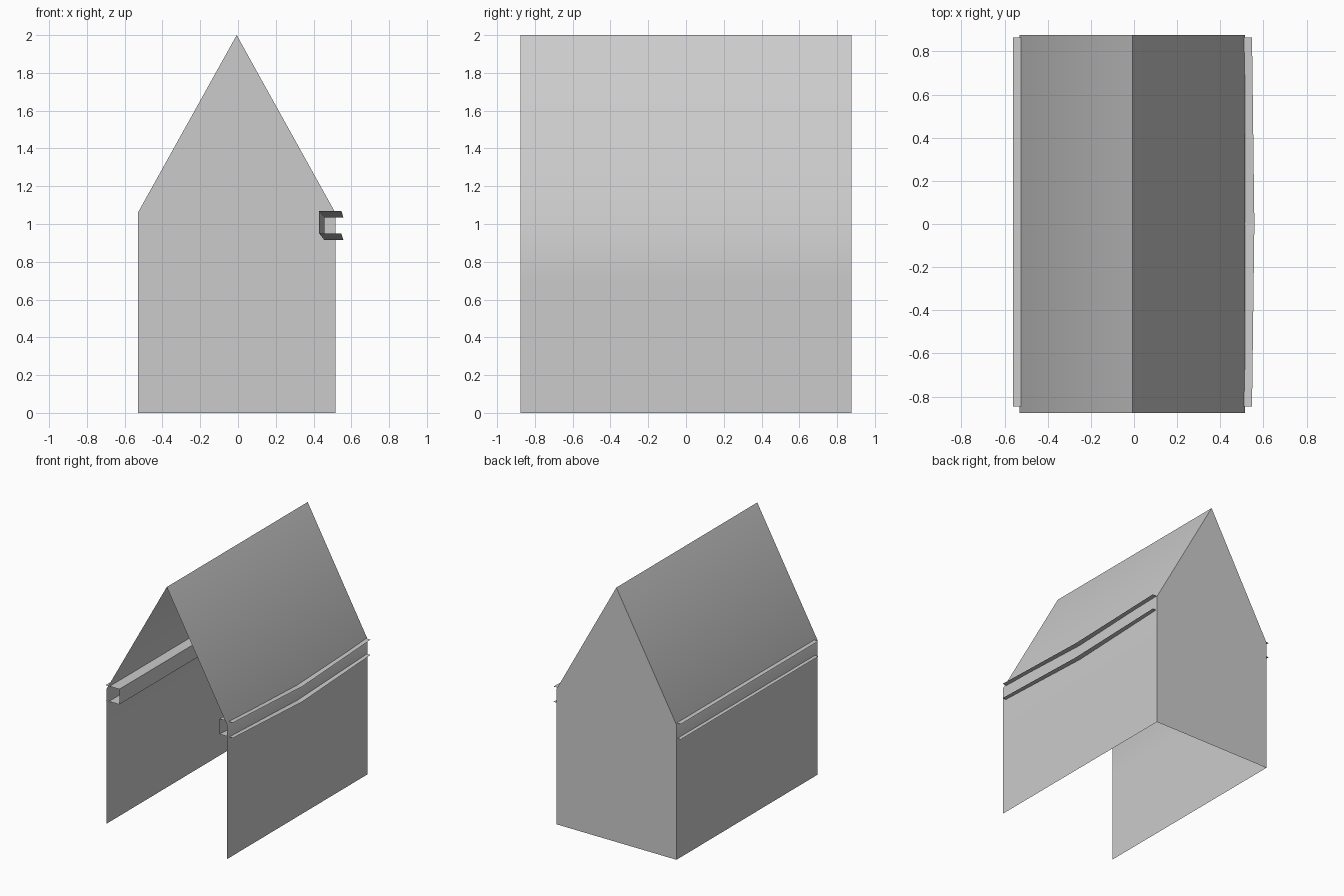
import bpy
import math

if "Cube" in bpy.data.objects:
    bpy.data.objects.remove(bpy.data.objects["Cube"], do_unlink=True)

# Single flat colour
grey = bpy.data.materials.new("light_grey")
grey.use_nodes = True
colour = (0.6, 0.6, 0.6, 1)
grey.diffuse_color = colour
grey.node_tree.nodes["Principled BSDF"].inputs["Base Color"].default_value = colour


def add_mesh(name, verts, faces):
    mesh = bpy.data.meshes.new(name)
    mesh.from_pydata(verts, [], faces)
    mesh.materials.append(grey)
    obj = bpy.data.objects.new(name, mesh)
    bpy.context.collection.objects.link(obj)
    return obj


def loft(name, sections, end_cap=False):
    """Join matching open sections of 3D points into a sheet."""
    n = len(sections[0])
    verts = [p for s in sections for p in s]
    faces = [(r * n + i, r * n + i + 1, (r + 1) * n + i + 1, (r + 1) * n + i)
             for r in range(len(sections) - 1) for i in range(n - 1)]
    if end_cap:
        last = (len(sections) - 1) * n
        faces.append(tuple(range(last, last + n)))
    return add_mesh(name, verts, faces)


# Thin shell: walls, steep roof and back gable, open at the front and below
LEFT, RIGHT, EAVE, HALF = 0.515, -0.53, 1.06, 0.875
outline = [(RIGHT, 0), (RIGHT, 0.7), (RIGHT, EAVE), (-0.007, 2),
           (LEFT, EAVE), (LEFT, 0.7), (LEFT, 0)]
shell = loft("house_shell", [[(x, y, z) for x, z in outline] for y in (-HALF, HALF)], True)
bpy.context.view_layer.objects.active = shell
shell.select_set(True)
bpy.ops.object.shade_smooth_by_angle(angle=math.radians(30))


# Channel rails pass through the side walls, open to the outside
def channel(y, inner, outer, top, height):
    return [(outer, y, top), (inner, y, top),
            (inner, y, top - height), (outer, y, top - height)]


FRONT, BACK = -0.845, 0.865
loft("right_rail", [channel(y, -0.44, -0.56, 1.07, 0.12) for y in (FRONT, BACK)])
# The left rail sags at mid length
loft("left_rail", [channel(FRONT, 0.43, 0.547, 1.07, 0.12),
                   channel(0, 0.457, 0.558, 1.035, 0.12),
                   channel(BACK, 0.43, 0.547, 1.07, 0.12)])
